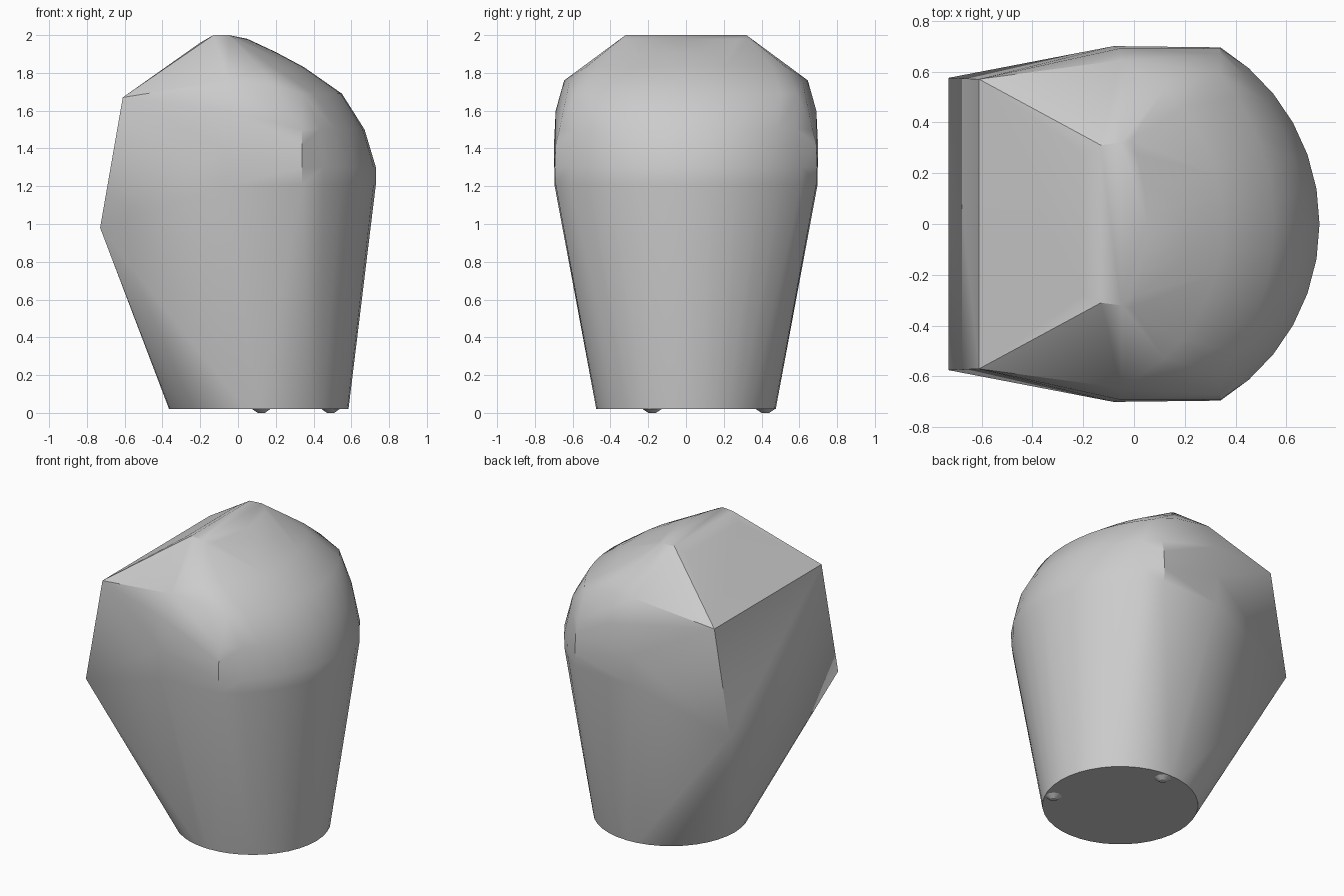
import bpy
import bmesh
from math import sin, cos, tau, asin, radians
from mathutils import Vector

default = bpy.data.objects.get("Cube")
if default:
    bpy.data.objects.remove(default, do_unlink=True)

grey = bpy.data.materials.new("plain grey")
grey.use_nodes = True
COLOUR = (0.6, 0.6, 0.6, 1)
grey.diffuse_color = COLOUR
grey.node_tree.nodes["Principled BSDF"].inputs["Base Color"].default_value = COLOUR

BASE_Z, BASE_X, BASE_R = 0.02, 0.11, 0.475


def circle(count):
    """Points round the foot of the body."""
    return [Vector((BASE_X + BASE_R * cos(tau * i / count),
                    BASE_R * sin(tau * i / count), BASE_Z)) for i in range(count)]


def bulge(tip, side_x, side_y, z, steps=12):
    """Level arc from one side corner round the rounded end to the other."""
    depth = tip - side_x
    radius = (depth ** 2 + side_y ** 2) / (2 * depth)
    half = asin(min(1, side_y / radius))
    return [Vector((tip - radius + radius * cos(half * (2 * i / steps - 1)),
                    radius * sin(half * (2 * i / steps - 1)), z)) for i in range(steps + 1)]


def mirrored(x, y, z):
    return [Vector((x, s * y, z)) for s in (-1, 1)]


def finish(name, bm, angle):
    mesh = bpy.data.meshes.new(name)
    bmesh.ops.recalc_face_normals(bm, faces=bm.faces)
    bm.to_mesh(mesh)
    bm.free()
    mesh.materials.append(grey)
    obj = bpy.data.objects.new(name, mesh)
    bpy.context.collection.objects.link(obj)
    bpy.ops.object.select_all(action='DESELECT')
    obj.select_set(True)
    bpy.context.view_layer.objects.active = obj
    bpy.ops.object.shade_smooth_by_angle(angle=radians(angle))
    return obj


# Body: a hull stretched over the foot, rounded end, shoulders, ridge and flat end
points = circle(40)
for level in ((0.73, 0.34, 0.69, 1.21), (0.73, 0.34, 0.695, 1.3),
              (0.67, 0.34, 0.67, 1.5), (0.55, 0.34, 0.59, 1.69),
              (0.35, 0.12, 0.53, 1.83), (0.2, 0.03, 0.43, 1.91),
              (0.05, -0.01, 0.33, 1.98)):
    points += bulge(*level)
for corner in ((-0.08, 0.695, 1.2), (-0.08, 0.7, 1.4), (-0.06, 0.69, 1.6),
               (0.34, 0.69, 1.42), (-0.05, 0.645, 1.76), (0.18, 0.62, 1.74),
               (-0.13, 0.31, 2), (-0.05, 0.32, 2), (-0.2, 0.28, 1.96),
               (-0.61, 0.57, 1.67), (-0.73, 0.575, 0.98)):
    points += mirrored(*corner)

bm = bmesh.new()
for p in points:
    bm.verts.new(p)
bmesh.ops.convex_hull(bm, input=bm.verts)
bmesh.ops.delete(bm, geom=[v for v in bm.verts if not v.link_faces], context='VERTS')
bmesh.ops.dissolve_limit(bm, angle_limit=radians(1), verts=bm.verts, edges=bm.edges)
finish("body", bm, 32)

# Two tiny drips under the rim of the foot
for name, turn in (("rim_drip_front", -0.07), ("rim_drip_back", 0.245)):
    bm = bmesh.new()
    bmesh.ops.create_cone(bm, cap_ends=True, segments=10, radius1=0.02,
                          radius2=0.05, depth=BASE_Z)
    drip = finish(name, bm, 32)
    drip.location = (BASE_X + 0.42 * cos(tau * turn), 0.42 * sin(tau * turn), BASE_Z / 2)
